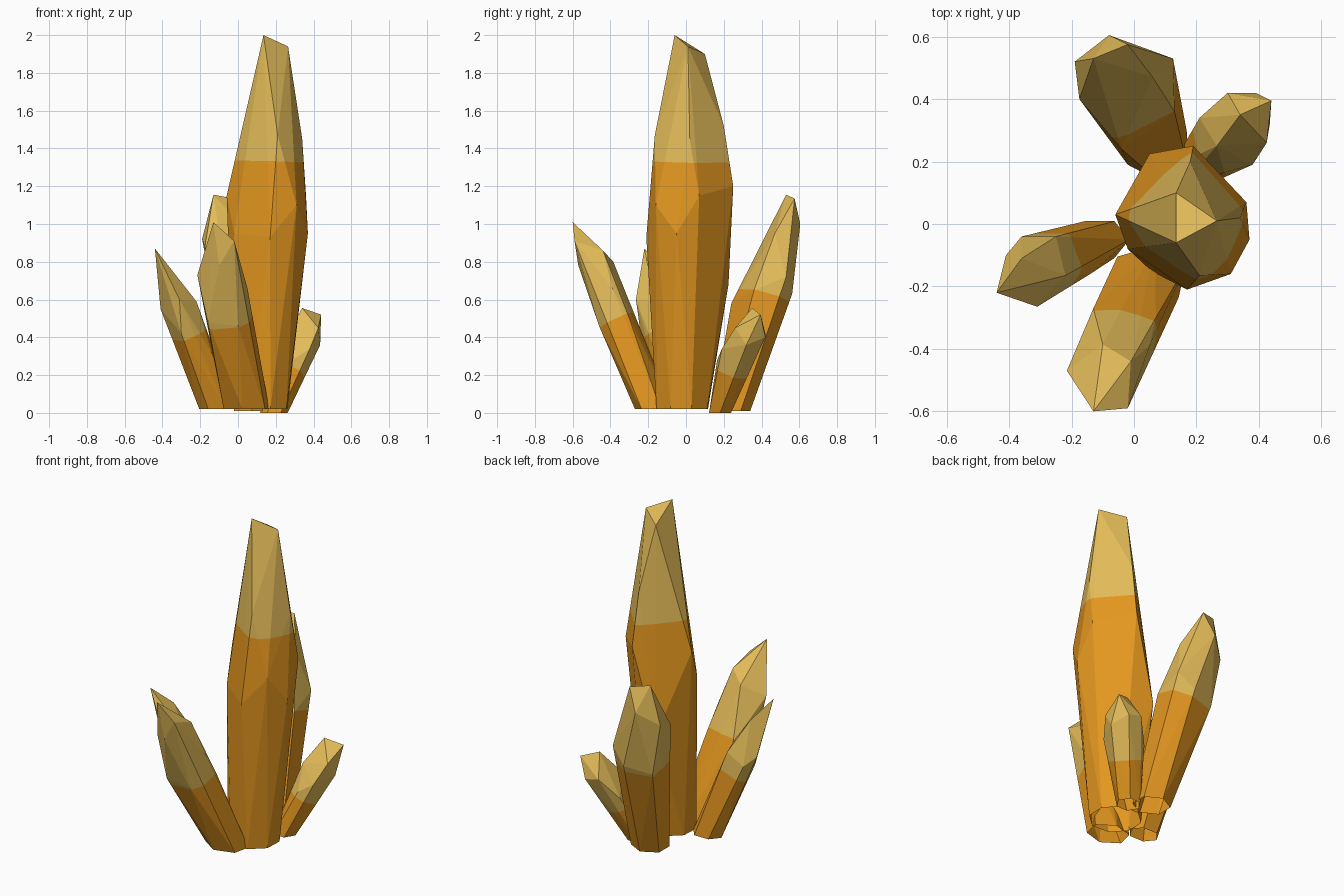
import bpy, bmesh, math
from mathutils import Vector

if "Cube" in bpy.data.objects:
    bpy.data.objects.remove(bpy.data.objects["Cube"])


def material(name, rgb):
    m = bpy.data.materials.new(name)
    m.diffuse_color = (*rgb, 1)
    m.use_nodes = True
    m.node_tree.nodes["Principled BSDF"].inputs["Base Color"].default_value = m.diffuse_color
    return m


AMBER = material("amber", (0.77, 0.308, 0.014))
PALE = material("pale_gold", (0.77, 0.5, 0.1))


def crystal(name, base, sides, body, tip, split):
    """Convex faceted crystal: base ring + body corners + tip corners.
    Everything beyond 'split' (a fraction along the axis) is pale."""
    cx, cy, cz, rx, ry, turn = base
    ring = []
    for i in range(sides):
        a = math.radians(turn) + math.tau * i / sides
        ring.append((cx + rx * math.cos(a), cy + ry * math.sin(a), cz))
    bm = bmesh.new()
    for p in ring + body + tip:
        bm.verts.new(p)
    hull = bmesh.ops.convex_hull(bm, input=bm.verts)
    junk = [g for g in set(hull["geom_interior"] + hull["geom_unused"])
            if isinstance(g, bmesh.types.BMVert) and not g.link_faces]
    bmesh.ops.delete(bm, geom=junk, context='VERTS')
    bmesh.ops.dissolve_limit(bm, angle_limit=math.radians(3),
                             verts=bm.verts, edges=bm.edges)
    # cut across the axis and colour the end pale
    foot = Vector((cx, cy, cz))
    end = sum((Vector(t) for t in tip), Vector()) / len(tip)
    axis = (end - foot).normalized()
    cut = foot.lerp(end, split)
    bmesh.ops.bisect_plane(bm, geom=bm.verts[:] + bm.edges[:] + bm.faces[:],
                           plane_co=cut, plane_no=axis)
    for f in bm.faces:
        f.material_index = int((f.calc_center_median() - cut).dot(axis) > 0)
    bmesh.ops.recalc_face_normals(bm, faces=bm.faces)
    # the underside is open
    under = [f for f in bm.faces if all(v.co.z < cz + 0.001 for v in f.verts)]
    bmesh.ops.delete(bm, geom=under, context='FACES')
    me = bpy.data.meshes.new(name)
    bm.to_mesh(me)
    bm.free()
    me.materials.append(AMBER)
    me.materials.append(PALE)
    ob = bpy.data.objects.new(name, me)
    bpy.context.collection.objects.link(ob)


# tall central crystal
crystal("main_crystal", (0.12, -0.02, 0.02, 0.15, 0.145, 20), 8,
        [(-0.06, 0.03, 1.15), (0.05, 0.225, 0.68), (0.19, 0.25, 1.2),
         (0.36, 0.07, 1.15), (0.37, -0.05, 0.95), (0.31, -0.16, 1.1),
         (0.17, -0.21, 0.93), (-0.02, -0.08, 0.95),
         (0.21, -0.165, 1.47), (0.34, 0.02, 1.45), (0.18, 0.2, 1.52)],
        [(0.135, -0.06, 2.0), (0.265, 0.01, 1.94), (0.135, 0.1, 1.9)], 0.68)

# crystal leaning to the front
crystal("front_crystal", (0.045, -0.17, 0.02, 0.128, 0.102, 20), 6,
        [(-0.215, -0.47, 0.73), (-0.1, -0.57, 0.78), (-0.16, -0.46, 0.48),
         (0.0, -0.46, 0.46), (0.05, -0.39, 0.66), (-0.1, -0.385, 0.8),
         (-0.01, -0.44, 0.86), (-0.13, -0.27, 0.5), (0.07, -0.3, 0.5)],
        [(-0.13, -0.6, 1.01), (-0.02, -0.59, 0.91)], 0.495)

# crystal leaning to the left
crystal("left_crystal", (-0.11, -0.05, 0.02, 0.095, 0.068, 0), 6,
        [(-0.36, -0.11, 0.76), (-0.22, -0.165, 0.59), (-0.31, -0.265, 0.6),
         (-0.41, -0.1, 0.55), (-0.36, -0.04, 0.5), (-0.3, -0.24, 0.42),
         (-0.14, -0.16, 0.32), (-0.25, -0.04, 0.56)],
        [(-0.44, -0.22, 0.87)], 0.46)

# crystal leaning to the back
crystal("back_crystal", (0.075, 0.24, 0.01, 0.11, 0.1, 30), 6,
        [(-0.08, 0.605, 1.0), (-0.19, 0.52, 0.92), (-0.175, 0.4, 0.88),
         (0.125, 0.53, 0.72), (0.03, 0.562, 0.63), (-0.13, 0.51, 0.6),
         (0.06, 0.47, 0.95), (-0.04, 0.24, 0.58), (0.13, 0.36, 0.65)],
        [(-0.13, 0.53, 1.155), (-0.02, 0.575, 1.135)], 0.54)

# small crystal leaning to the right and back
crystal("small_right_crystal", (0.19, 0.18, 0.0, 0.073, 0.067, 0), 6,
        [(0.425, 0.26, 0.45), (0.3, 0.42, 0.42), (0.39, 0.42, 0.4),
         (0.435, 0.32, 0.36), (0.265, 0.25, 0.42), (0.21, 0.34, 0.3),
         (0.38, 0.19, 0.34), (0.29, 0.165, 0.28)],
        [(0.34, 0.35, 0.555), (0.44, 0.395, 0.52)], 0.4)
